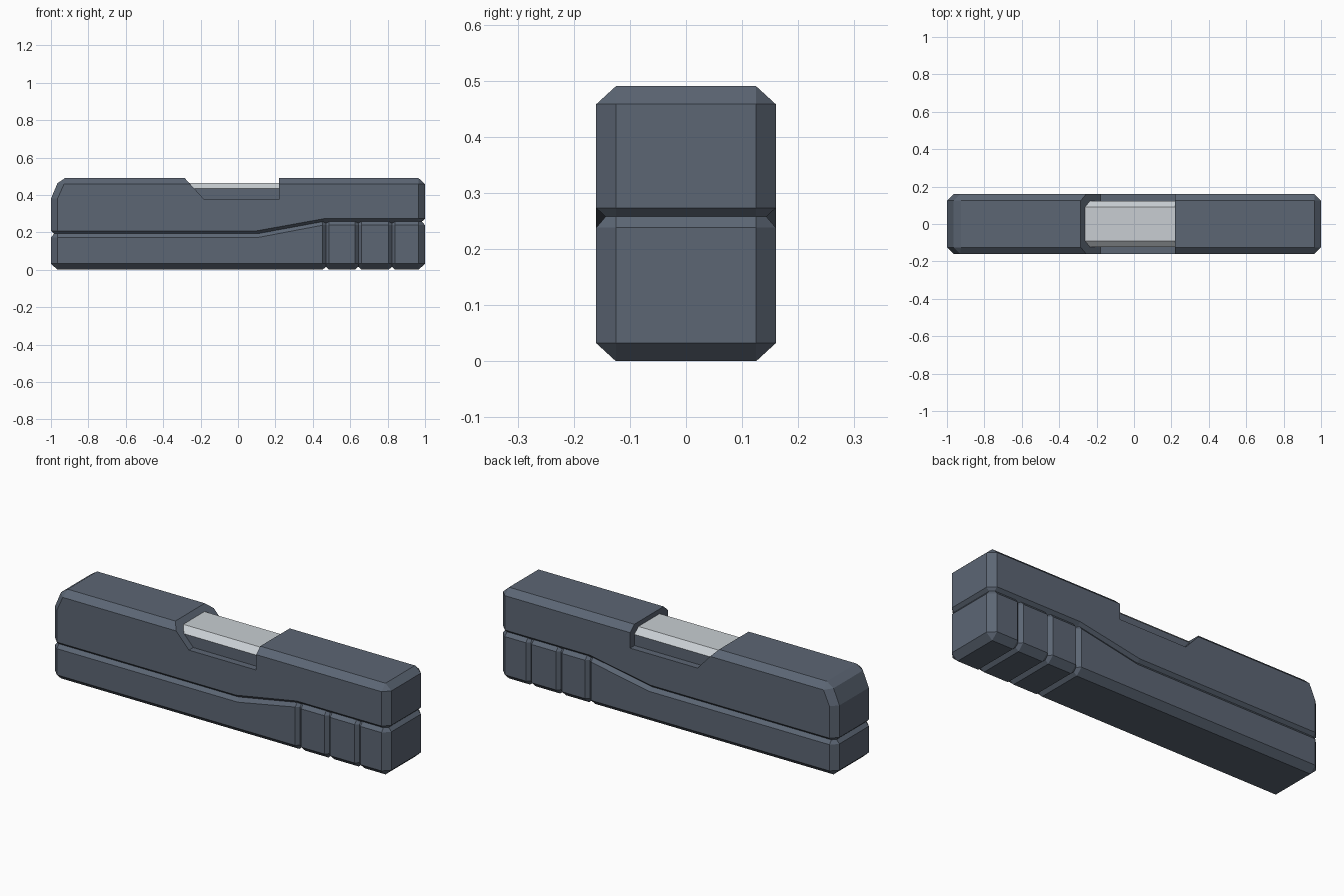
import bpy, bmesh

if "Cube" in bpy.data.objects:
    bpy.data.objects.remove(bpy.data.objects["Cube"])


def material(name, rgb):
    m = bpy.data.materials.new(name)
    m.diffuse_color = (*rgb, 1)
    m.use_nodes = True
    m.node_tree.nodes["Principled BSDF"].inputs["Base Color"].default_value = m.diffuse_color
    return m


slate = material("slate_grey", (0.107, 0.133, 0.175))
steel = material("light_steel", (0.578, 0.617, 0.645))

W, C, Z = 0.16, 0.035, 0.032   # half width, side chamfer, height of chamfer


def slab(name, inner, outer, y_in, y_out, mat):
    """Chamfered plate: wide outline at y = +-y_in, smaller one at y = +-y_out."""
    bm = bmesh.new()
    rings = [[bm.verts.new((x, y, z)) for x, z in pts]
             for pts, y in ((outer, -y_out), (inner, -y_in), (inner, y_in), (outer, y_out))]
    n = len(inner)
    for a, b in zip(rings, rings[1:]):
        for i in range(n):
            j = (i + 1) % n
            bm.faces.new((a[i], a[j], b[j], b[i]))
    bm.faces.new(rings[0])
    bm.faces.new(rings[-1])
    bmesh.ops.remove_doubles(bm, verts=bm.verts, dist=1e-5)
    bmesh.ops.recalc_face_normals(bm, faces=bm.faces)
    me = bpy.data.meshes.new(name)
    bm.to_mesh(me)
    bm.free()
    me.materials.append(mat)
    ob = bpy.data.objects.new(name, me)
    bpy.context.collection.objects.link(ob)
    return ob


# Upper body; its chamfered underside overlaps the lower body to form a V groove
inner = [(-.965, .176), (.1, .176), (.46, .241), (.965, .241), (1, .273), (1, .458),
         (.965, .49), (-.925, .49), (-.965, .463), (-1, .38), (-1, .208)]
outer = [(-.965, .208), (.1, .208), (.46, .273), (.965, .273), (.965, .273), (.965, .458),
         (.965, .458), (-.93, .458), (-.93, .458), (-.965, .38), (-.965, .208)]
upper = slab("upper_body", inner, outer, W - C, W, slate)

# Notch across the top of the upper body
notch = [(-.34, .55), (-.285, .49), (-.18, .375), (.22, .375), (.22, .55)]
cutter = slab("notch_cutter", notch, notch, 0.2, 0.3, slate)
cutter.hide_render = True
mod = upper.modifiers.new("notch", 'BOOLEAN')
mod.operation = 'DIFFERENCE'
mod.solver = 'EXACT'
mod.object = cutter
bpy.context.view_layer.objects.active = upper
bpy.ops.object.modifier_apply(modifier=mod.name)
bpy.data.objects.remove(cutter)

# Core seen in the notch, with the light chamfered cover on top
core = [(-.27, .34), (.24, .34), (.24, .435), (-.27, .435)]
slab("notch_core", core, core, 0.06, 0.123, slate)
cover_in = [(-.29, .435), (.25, .435), (.25, .465), (-.29, .465)]
cover_out = [(-.29, .435), (.25, .435), (.25, .435), (-.29, .435)]
slab("light_cover", cover_in, cover_out, 0.09, 0.124, steel)

# Lower body, long part with the stepped top
grooves = [.47, .643, .823]
G = C / 2
e = grooves[0] + G
inner = [(-.965, 0), (e - C, 0), (e, Z), (e, .238), (e - C, .279), (.11, .214),
         (-.965, .214), (-1, .173), (-1, Z)]
outer = [(-.965, Z), (e - C, Z), (e - C, Z), (e - C, .238), (e - C, .238), (.11, .173),
         (-.965, .173), (-.965, .173), (-.965, Z)]
slab("lower_body", inner, outer, W - C, W, slate)

# Three chamfered end blocks, overlapping so V grooves are left between them
starts = [g - G for g in grooves]
ends = [g + G for g in grooves[1:]] + [1]
for k, (a, b) in enumerate(zip(starts, ends)):
    inner = [(a + C, 0), (b - C, 0), (b, Z), (b, .238), (b - C, .279), (a + C, .279),
             (a, .238), (a, Z)]
    l, r = a + C, b - C
    outer = [(l, Z), (r, Z), (r, Z), (r, .238), (r, .238), (l, .238), (l, .238), (l, Z)]
    slab(f"end_block_{k + 1}", inner, outer, W - C, W, slate)
